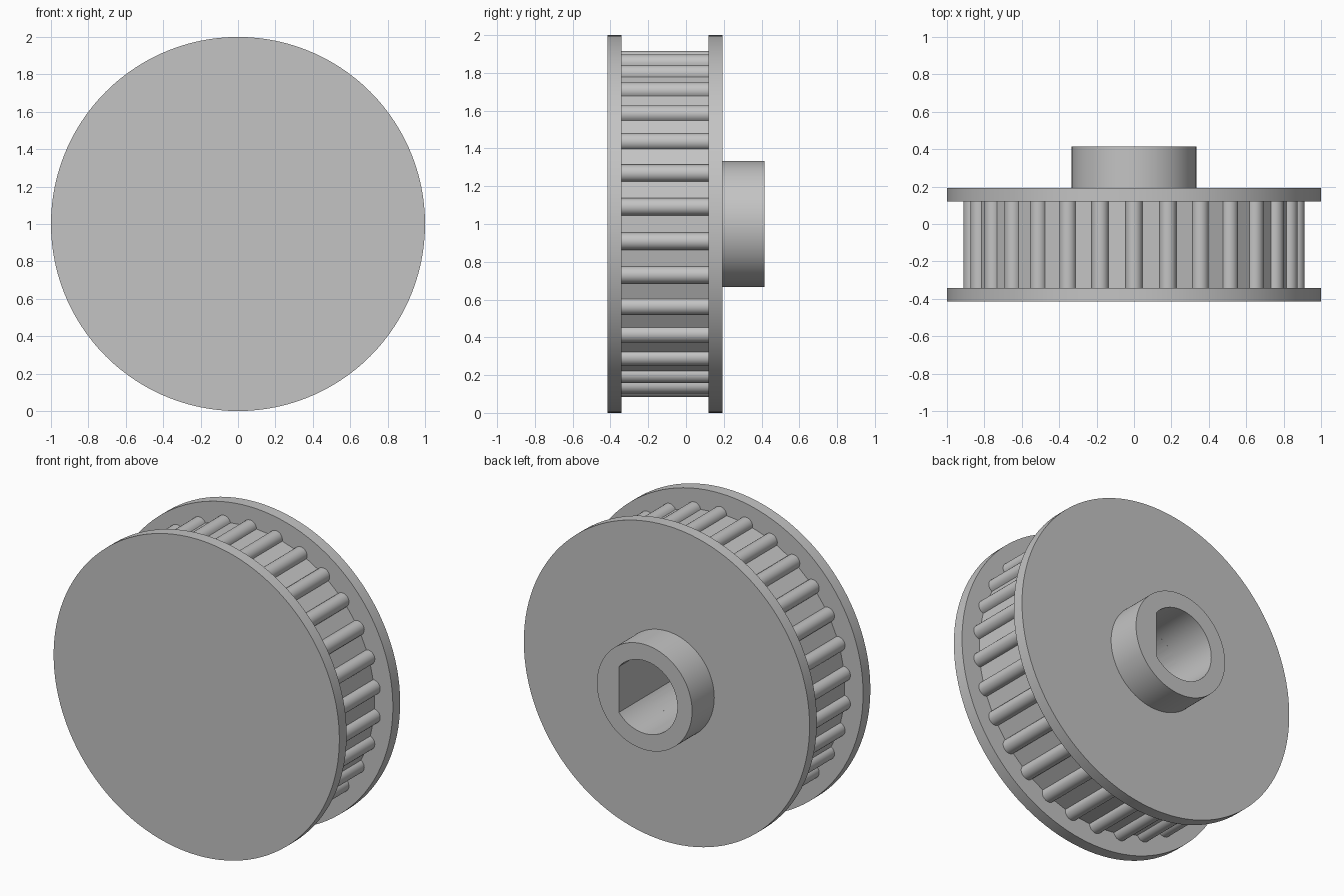
import bpy
import bmesh
from math import sin, cos, pi, radians, atan2

cube = bpy.data.objects.get("Cube")
if cube:
    bpy.data.objects.remove(cube, do_unlink=True)

AXIS_Z = 1.0          # height of the wheel axis
TEETH = 30
ROOT_R = 0.872        # drum radius between the teeth
BORE_R = 0.23
BORE_FLAT = BORE_R * cos(radians(39))

grey = bpy.data.materials.new("plain grey")
grey.use_nodes = True
colour = (0.55, 0.55, 0.55, 1)
grey.diffuse_color = colour
grey.node_tree.nodes["Principled BSDF"].inputs["Base Color"].default_value = colour


def circle(radius, count=120):
    return [(radius * cos(2 * pi * i / count), radius * sin(2 * pi * i / count))
            for i in range(count)]


def toothed_outline():
    """Drum outline with a half-round tooth at every pitch."""
    points = []
    half = radians(3)
    tooth_r = ROOT_R * sin(half)
    steps = 12
    for t in range(TEETH):
        a = pi / 2 + 2 * pi * t / TEETH
        for s in range(steps + 1):
            b = -pi / 2 + pi * s / steps
            out = ROOT_R * cos(half) + tooth_r * cos(b)
            side = tooth_r * sin(b)
            points.append((out * cos(a) - side * sin(a), out * sin(a) + side * cos(a)))
    return points


def bore_point(x, z):
    """Point of the D-shaped bore in the same direction as x, z."""
    a = atan2(z, x)
    r = BORE_R
    if cos(a) > 0:
        r = min(r, BORE_FLAT / cos(a))
    return r * cos(a), r * sin(a)


def extrude(name, outline, y0, y1, bored=True):
    bm = bmesh.new()

    def loop(points, y):
        return [bm.verts.new((x, y, AXIS_Z + z)) for x, z in points]

    def bridge(a, b):
        for i in range(len(a)):
            j = (i + 1) % len(a)
            bm.faces.new((a[i], a[j], b[j], b[i]))

    front, back = loop(outline, y0), loop(outline, y1)
    bridge(front, back)
    if bored:
        hole = [bore_point(x, z) for x, z in outline]
        hole_front, hole_back = loop(hole, y0), loop(hole, y1)
        bridge(hole_back, hole_front)
        bridge(hole_front, front)
        bridge(back, hole_back)
    else:
        bm.faces.new(front)
        bm.faces.new(back)
    bmesh.ops.recalc_face_normals(bm, faces=bm.faces)
    mesh = bpy.data.meshes.new(name)
    bm.to_mesh(mesh)
    bm.free()
    mesh.materials.append(grey)
    mesh.shade_smooth()
    mesh.set_sharp_from_angle(angle=radians(30))
    obj = bpy.data.objects.new(name, mesh)
    bpy.context.collection.objects.link(obj)
    return obj


# Closed front flange, toothed drum, rear flange and hub with a D-shaped bore
extrude("front_flange", circle(1.0), -0.415, -0.342, bored=False)
extrude("toothed_drum", toothed_outline(), -0.342, 0.12)
extrude("rear_flange", circle(1.0), 0.12, 0.193)
extrude("hub", circle(0.333), 0.193, 0.415)
